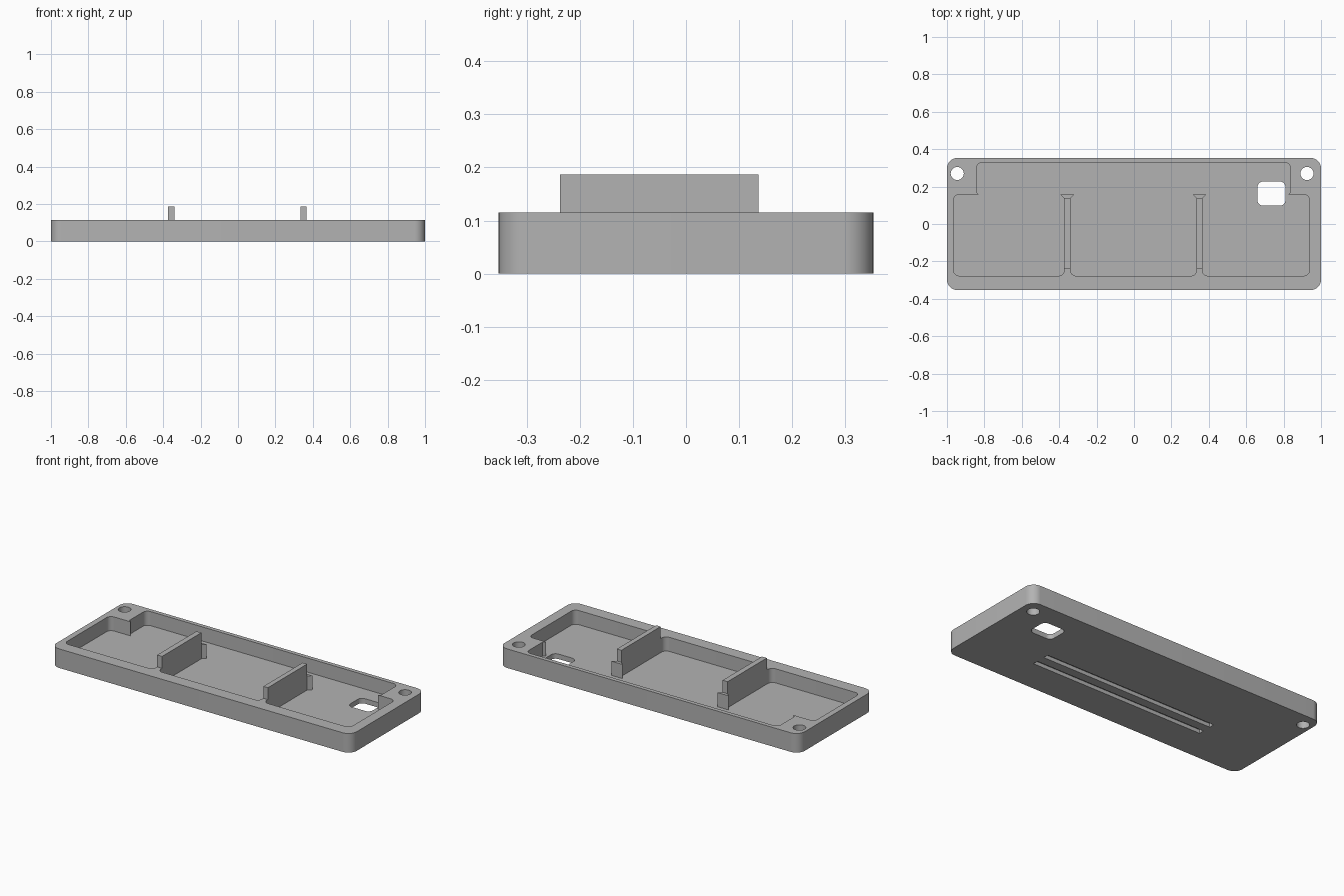
import bpy, bmesh, math
from mathutils import Vector

if "Cube" in bpy.data.objects:
    bpy.data.objects.remove(bpy.data.objects["Cube"])

RIM, FLOOR, RIB_TOP = 0.115, 0.03, 0.187

grey = bpy.data.materials.new("plain_grey")
grey.diffuse_color = (0.45, 0.45, 0.45, 1)
grey.use_nodes = True
grey.node_tree.nodes["Principled BSDF"].inputs["Base Color"].default_value = grey.diffuse_color


def rounded(points, steps=8):
    """Outline from (x, y, radius) corners, each radius turned into an arc."""
    out = []
    for i, (x, y, r) in enumerate(points):
        p = Vector((x, y))
        if r == 0:
            out.append(p)
            continue
        a = (Vector(points[i - 1][:2]) - p).normalized()
        b = (Vector(points[(i + 1) % len(points)][:2]) - p).normalized()
        half = a.angle(b) / 2
        centre = p + (a + b).normalized() * (r / math.sin(half))
        start = p + a * (r / math.tan(half)) - centre
        end = p + b * (r / math.tan(half)) - centre
        for k in range(steps + 1):
            t = k / steps
            out.append(centre + (start * (1 - t) + end * t).normalized() * r)
    return out


def rect(x0, x1, y0, y1, r=0):
    return rounded([(x0, y0, r), (x1, y0, r), (x1, y1, r), (x0, y1, r)])


def circle(x, y, r, n=32):
    return [Vector((x + r * math.cos(math.tau * k / n),
                    y + r * math.sin(math.tau * k / n))) for k in range(n)]


def prism(name, outline, z0, z1):
    bm = bmesh.new()
    face = bm.faces.new([bm.verts.new((p.x, p.y, z0)) for p in outline])
    new = bmesh.ops.extrude_face_region(bm, geom=[face])["geom"]
    bmesh.ops.translate(bm, vec=(0, 0, z1 - z0),
                        verts=[v for v in new if isinstance(v, bmesh.types.BMVert)])
    bmesh.ops.recalc_face_normals(bm, faces=bm.faces)
    mesh = bpy.data.meshes.new(name)
    bm.to_mesh(mesh)
    bm.free()
    mesh.materials.append(grey)
    ob = bpy.data.objects.new(name, mesh)
    bpy.context.collection.objects.link(ob)
    return ob


def cut(target, name, outline, z0, z1):
    cutter = prism(name, outline, z0, z1)
    mod = target.modifiers.new(name, 'BOOLEAN')
    mod.operation, mod.solver, mod.object = 'DIFFERENCE', 'EXACT', cutter
    bpy.context.view_layer.objects.active = target
    bpy.ops.object.modifier_apply(modifier=mod.name)
    bpy.data.objects.remove(cutter)


# Tray block with rounded corners
tray = prism("tray", rect(-1, 1, -0.353, 0.353, 0.055), 0, RIM)

# Cavity outline, running around two dividers with flared ends
front, step, back, r = -0.277, 0.157, 0.328, 0.03
dividers = [(-0.373, -0.34), (0.335, 0.365)]
outline = [(-0.965, front, r)]
for x0, x1 in dividers:
    outline += [(x0, front, r), (x0, 0.137, 0), (x0 - 0.021, step, 0),
                (x1 + 0.021, step, 0), (x1, 0.137, 0), (x1, front, r)]
outline += [(0.938, front, r), (0.938, step, r), (0.823, step, 0), (0.837, 0.171, 0),
            (0.837, back, r), (-0.842, back, r), (-0.842, 0.171, 0), (-0.828, step, 0),
            (-0.965, step, r)]
cut(tray, "cavity", rounded(outline), FLOOR, RIM + 0.1)

# Screw holes, cable opening and the two grooves underneath
for x in (-0.945, 0.925):
    cut(tray, "screw_hole", circle(x, 0.27, 0.035), -0.1, 0.3)
cut(tray, "cable_opening", rect(0.66, 0.81, 0.098, 0.227, 0.03), -0.1, 0.3)
for y in (-0.05, -0.135):
    cut(tray, "bottom_groove", rect(-0.58, 0.57, y - 0.016, y + 0.016), -0.1, 0.022)

# Raised ribs standing on the dividers
for x0, x1 in dividers:
    prism("divider_rib", rect(x0, x1, -0.237, 0.137), RIM, RIB_TOP)

# Smooth arcs, sharp edges
for ob in bpy.context.collection.objects:
    ob.select_set(True)
bpy.context.view_layer.objects.active = tray
bpy.ops.object.shade_smooth_by_angle(angle=math.radians(30))
